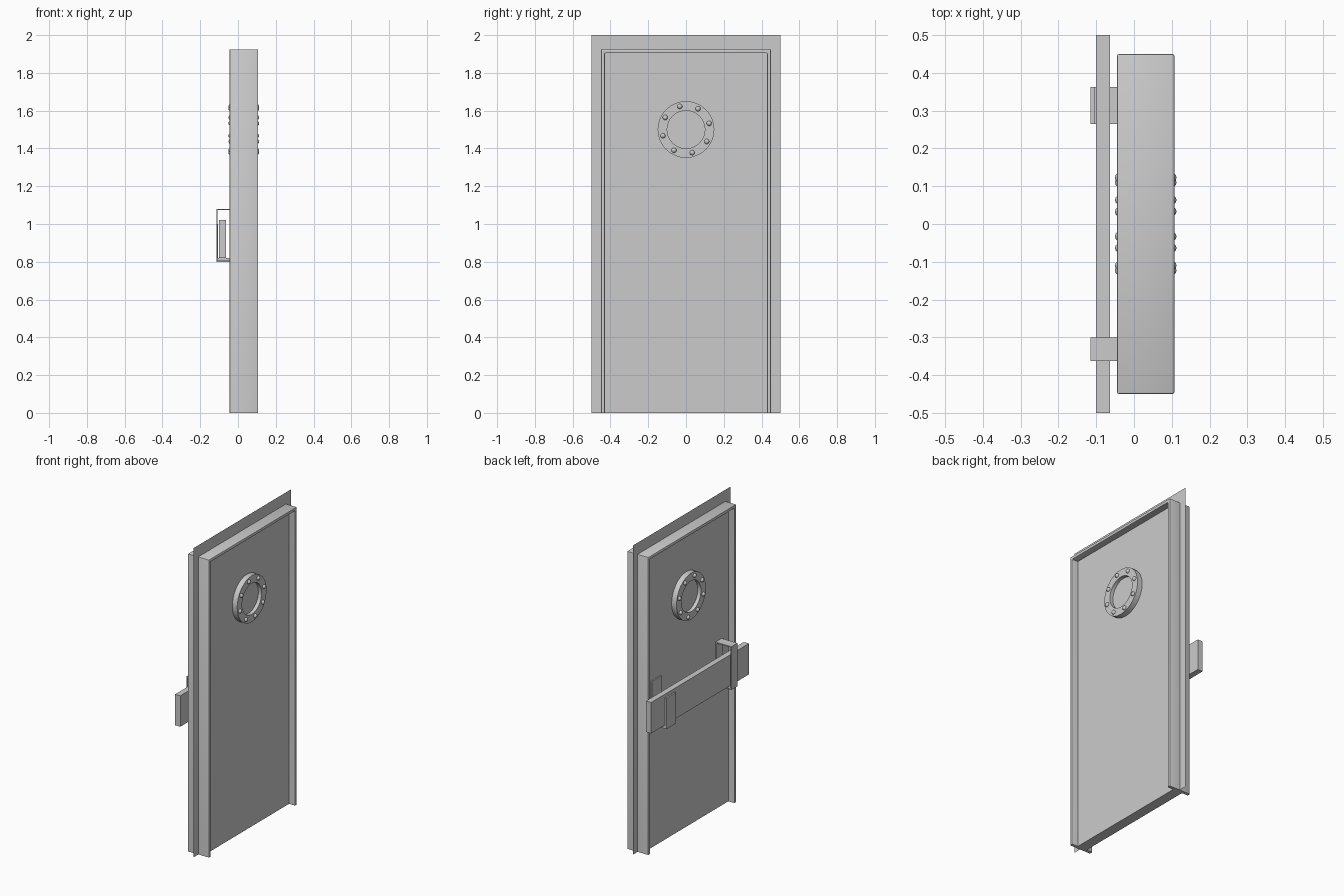
import bpy, bmesh, math
from mathutils import Vector

if "Cube" in bpy.data.objects:
    bpy.data.objects.remove(bpy.data.objects["Cube"])

CX = 0.031          # centre plane of the door in x
WIN_Z = 1.5         # window height


def finish(name, bm, angle=30):
    bmesh.ops.recalc_face_normals(bm, faces=bm.faces)
    me = bpy.data.meshes.new(name)
    bm.to_mesh(me)
    bm.free()
    ob = bpy.data.objects.new(name, me)
    bpy.context.collection.objects.link(ob)
    bpy.ops.object.select_all(action='DESELECT')
    ob.select_set(True)
    bpy.context.view_layer.objects.active = ob
    bpy.ops.object.shade_smooth_by_angle(angle=math.radians(angle))
    return ob


def box(name, lo, hi):
    bm = bmesh.new()
    bmesh.ops.create_cube(bm, size=1)
    for v in bm.verts:
        v.co = Vector([(a + b) / 2 + c * (b - a) for a, b, c in zip(lo, hi, v.co)])
    return finish(name, bm)


def prism(points, offset):
    """Extrude a closed 3D outline by an offset (None leaves a flat sheet)."""
    bm = bmesh.new()
    face = bm.faces.new([bm.verts.new(p) for p in points])
    if offset:
        ext = bmesh.ops.extrude_face_region(bm, geom=[face], use_keep_orig=True)
        moved = [g for g in ext['geom'] if isinstance(g, bmesh.types.BMVert)]
        bmesh.ops.translate(bm, vec=offset, verts=moved)
    bmesh.ops.recalc_face_normals(bm, faces=bm.faces)
    return bm


def arch(x, w_out, z_out, w_in, z_in):
    """Door-shaped U outline in the yz plane."""
    return [(x, -w_out, 0), (x, -w_out, z_out), (x, w_out, z_out), (x, w_out, 0),
            (x, w_in, 0), (x, w_in, z_in), (x, -w_in, z_in), (x, -w_in, 0)]


# Thin wall sheet around the frame
finish("wall_sheet", prism(arch(CX, 0.5, 2.0, 0.44, 1.915), None))

# Door frame with softened edges, square at the floor
bm = prism(arch(CX - 0.076, 0.45, 1.925, 0.43, 1.905), (0.152, 0, 0))
edges = [e for e in bm.edges if max(v.co.z for v in e.verts) > 0.01
         and e.calc_face_angle(0) > 0.5]
bmesh.ops.bevel(bm, geom=edges, offset=0.005, segments=2, profile=0.5, affect='EDGES')
finish("door_frame", bm)

# Door leaf
box("door_panel", (CX - 0.033, -0.43, 0), (CX + 0.033, 0.43, 1.905))

# Porthole ring, spun from a rectangular section
bm = bmesh.new()
section = [bm.verts.new((CX + x, r, WIN_Z)) for r, x in
           ((0.1, -0.068), (0.15, -0.068), (0.15, 0.068), (0.1, 0.068))]
loop = [bm.edges.new((section[i], section[(i + 1) % 4])) for i in range(4)]
bmesh.ops.spin(bm, geom=section + loop, cent=(CX, 0, WIN_Z), axis=(1, 0, 0),
               angle=math.tau, steps=32, use_merge=True)
bmesh.ops.remove_doubles(bm, verts=bm.verts, dist=1e-5)
finish("window_ring", bm)

# Porthole glass
bpy.ops.mesh.primitive_cylinder_add(vertices=32, radius=0.101, depth=0.09,
                                    location=(CX, 0, WIN_Z),
                                    rotation=(0, math.pi / 2, 0))
bpy.context.object.name = "window_glass"
bpy.ops.object.shade_smooth_by_angle()

# Domed bolts on both faces of the ring
for side in (-1, 1):
    for i in range(8):
        a = math.radians(15 + 45 * i)
        bpy.ops.mesh.primitive_uv_sphere_add(
            segments=12, ring_count=8, radius=0.0135,
            location=(CX + side * 0.068, 0.127 * math.cos(a), WIN_Z + 0.127 * math.sin(a)))
        bpy.context.object.name = "window_bolt"
        bpy.ops.object.shade_smooth_by_angle()

# Locking bar
box("locking_bar", (-0.1, -0.5, 0.82), (-0.063, 0.5, 1.02))

# Open J-shaped bar holder
hook = [(0, 0.80), (-0.115, 0.80), (-0.115, 1.0), (-0.105, 1.0),
        (-0.105, 0.82), (-0.01, 0.82), (-0.01, 1.08), (0, 1.08)]
finish("open_bracket", prism([(x, 0.265, z) for x, z in hook], (0, 0.098, 0)))

# Closed loop bar holder
y0, y1, t = -0.362, -0.30, 0.007
box("loop_back", (-t, y0, 0.80), (0, y1, 1.08))
box("loop_front", (-0.115, y0, 0.80), (-0.115 + t, y1, 1.08))
for name, z in (("loop_bottom", 0.80), ("loop_top", 1.08 - t)):
    box(name, (-0.115 + t, y0, z), (-t, y1, z + t))
